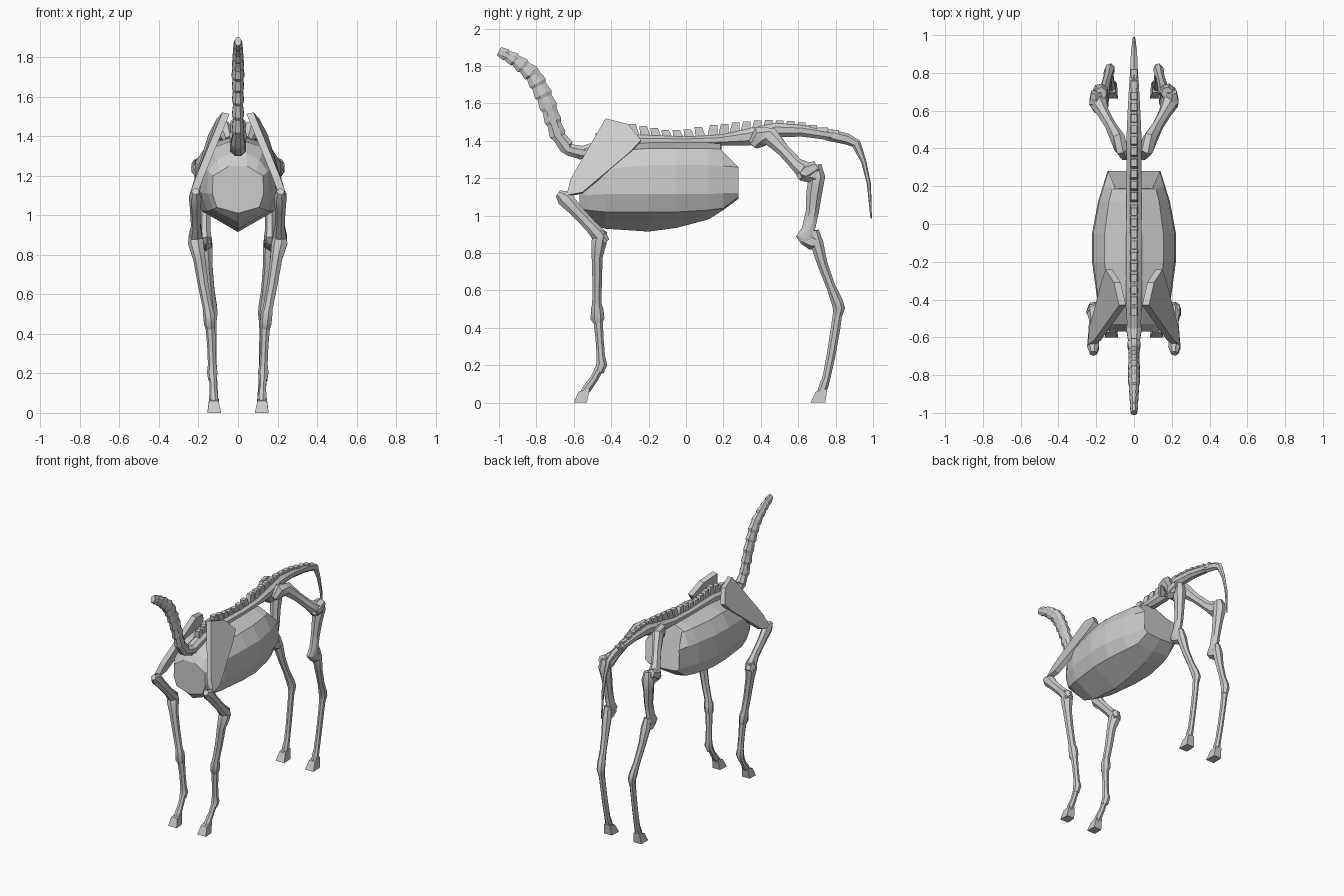
import bpy, bmesh, math
from mathutils import Vector

bone = bpy.data.materials.new("bone grey")
bone.diffuse_color = (0.6, 0.6, 0.6, 1)


def finish(name, bm, smooth=None):
    bmesh.ops.recalc_face_normals(bm, faces=bm.faces[:])
    me = bpy.data.meshes.new(name)
    bm.to_mesh(me)
    bm.free()
    me.materials.append(bone)
    ob = bpy.data.objects.new(name, me)
    bpy.context.collection.objects.link(ob)
    if smooth:
        bpy.ops.object.select_all(action='DESELECT')
        bpy.context.view_layer.objects.active = ob
        ob.select_set(True)
        bpy.ops.object.shade_smooth_by_angle(angle=math.radians(smooth))
    return ob


def loft(name, rings, smooth=None):
    bm = bmesh.new()
    vs = [[bm.verts.new(p) for p in r] for r in rings]
    n = len(vs[0])
    for a, b in zip(vs, vs[1:]):
        for i in range(n):
            j = (i + 1) % n
            bm.faces.new((a[i], a[j], b[j], b[i]))
    bm.faces.new(vs[0])
    bm.faces.new(vs[-1])
    return finish(name, bm, smooth)


def tube(name, path, sides=7, smooth=40, sgn=1):
    """Path rows: x, y, z, half width across, half depth."""
    pts = [Vector((sgn * p[0], p[1], p[2])) for p in path]
    rings = []
    for i, p in enumerate(pts):
        t = (pts[min(i + 1, len(pts) - 1)] - pts[max(i - 1, 0)]).normalized()
        u = Vector((1, 0, 0))
        u = (u - t * u.dot(t)).normalized()
        v = t.cross(u)
        rings.append([p + u * path[i][3] * math.cos(a) + v * path[i][4] * math.sin(a)
                      for a in (2 * math.pi * (k + 0.5) / sides for k in range(sides))])
    return loft(name, rings, smooth)


def prism(name, outer, inner):
    return loft(name, [outer, inner])


def lerp_table(table, t):
    for a, b in zip(table, table[1:]):
        if t <= b[0]:
            f = (t - a[0]) / (b[0] - a[0])
            return [p + (q - p) * f for p, q in zip(a, b)]
    return table[-1]


# Ribcage: faceted barrel, rows are y shift per ring, width, top and bottom
def rib_ring(y, w, zt, zs, zm, zl, zb, lean=0.0):
    half = [(0.045, zt), (w * 0.7, zt - 0.03), (w * 0.97, zs), (w, zm), (w * 0.82, zl), (0.0, zb)]
    pts = [(x, y - (lean if k < 2 else 0), z) for k, (x, z) in enumerate(half)]
    return pts + [(-x, yy, z) for x, yy, z in reversed(pts[:-1])]


loft("ribcage", [
    rib_ring(-0.57, 0.13, 1.25, 1.20, 1.11, 1.04, 1.01),
    rib_ring(-0.53, 0.155, 1.31, 1.22, 1.11, 1.03, 0.965),
    rib_ring(-0.43, 0.19, 1.37, 1.25, 1.115, 1.02, 0.93),
    rib_ring(-0.20, 0.222, 1.39, 1.27, 1.115, 1.02, 0.915),
    rib_ring(-0.05, 0.222, 1.39, 1.27, 1.115, 1.02, 0.935),
    rib_ring(0.12, 0.19, 1.39, 1.27, 1.115, 1.03, 0.98),
    rib_ring(0.20, 0.165, 1.385, 1.265, 1.12, 1.04, 1.03, 0.015),
    rib_ring(0.28, 0.14, 1.38, 1.26, 1.12, 1.10, 1.09, 0.09)])

# Neck: stacked vertebrae, each flaring toward one end
neck = [(0, -1.0, 1.88, .020, .030), (.2, -.90, 1.825, .026, .040), (.38, -.81, 1.745, .033, .050),
        (.58, -.745, 1.61, .031, .050), (.8, -.685, 1.43, .031, .045), (.92, -.62, 1.345, .038, .040),
        (1, -.54, 1.335, .042, .036)]
count = 11
rows = []
for i in range(count):
    for f, s in ((0.0, 0.86), (0.75, 1.06)):
        t, y, z, w, d = lerp_table(neck, (i + f) / count)
        rows.append((0, y, z, w * s, d * s))
rows.append((0, -.54, 1.335, .042, .036))
tube("neck", rows, 8, 25)

# Backbone running from the neck to the tail
tube("backbone", [(0, -.58, 1.33, .038, .035), (0, -.43, 1.375, .045, .04), (0, -.28, 1.40, .046, .038),
                  (0, 0, 1.40, .044, .026), (0, .18, 1.405, .044, .032), (0, .33, 1.42, .042, .05),
                  (0, .48, 1.458, .042, .042), (0, .62, 1.455, .035, .035), (0, .78, 1.43, .025, .03)], 8, 25)
tube("tail", [(0, .75, 1.435, .025, .032), (0, .86, 1.41, .021, .03), (0, .91, 1.385, .018, .026),
              (0, .95, 1.29, .012, .014), (0, .978, 1.17, .009, .011), (0, .99, 0.985, .004, .004)], 6, 25)

# Row of spinous plates on top of the backbone
ridge = [(-.46, 1.44, 1.37), (-.27, 1.49, 1.41), (-.1, 1.457, 1.405), (0, 1.457, 1.405), (.14, 1.485, 1.41),
         (.40, 1.512, 1.44), (.58, 1.505, 1.46), (.80, 1.455, 1.42)]
for i in range(22):
    y = -0.45 + i * 0.059
    _, zt, zb = lerp_table(ridge, y)
    lean = 0.015 if y < 0.1 else -0.008
    ring = [[(x, y + dy, z) for x, dy in ((-w, -d), (w, -d), (w, d), (-w, d))]
            for w, d, z in ((0.022, 0.029, zb), (0.016, 0.020, zt))]
    ring[1] = [(x, yy - lean, z) for x, yy, z in ring[1]]
    loft("back_spine_%02d" % i, ring)

blade = [(-.43, 1.52), (-.31, 1.49), (-.24, 1.405), (-.30, 1.34), (-.555, 1.125), (-.64, 1.11), (-.615, 1.2)]

for sgn, side in ((-1, "left"), (1, "right")):
    # Shoulder blade plate following the ribs
    def blade_x(y, z):
        return 0.075 + (1.52 - z) * 0.40 + max(0, y + .43) * 0.12 + 0.10 * (z - 1.1) * (1.52 - z)
    outer = [(sgn * (blade_x(y, z) + 0.004), y, z) for y, z in blade]
    inner = [(sgn * (blade_x(y, z) - 0.032), y, z - 0.008) for y, z in blade]
    prism("shoulder_blade_" + side, outer, inner)

    # Front leg bones
    tube("upper_arm_" + side, [(.215, -.685, 1.12, .02, .02), (.215, -.65, 1.095, .034, .045),
                               (.215, -.59, 1.03, .028, .036), (.212, -.51, .945, .026, .034),
                               (.213, -.46, .89, .038, .042), (.213, -.435, .855, .03, .03)], sgn=sgn)
    tube("forearm_" + side, [(.215, -.45, .92, .03, .03), (.212, -.465, .86, .042, .042), (.195, -.475, .78, .032, .03),
                             (.175, -.475, .65, .028, .026), (.152, -.477, .53, .026, .025),
                             (.146, -.475, .50, .031, .034), (.142, -.473, .45, .030, .038),
                             (.139, -.47, .425, .024, .024)], sgn=sgn)
    tube("front_cannon_" + side, [(.139, -.47, .44, .026, .026), (.134, -.462, .34, .022, .022),
                                  (.130, -.455, .245, .022, .023), (.129, -.45, .205, .028, .030),
                                  (.128, -.465, .165, .022, .026)], sgn=sgn)
    tube("front_pastern_" + side, [(.128, -.455, .20, .02, .024), (.125, -.49, .13, .019, .022),
                                   (.122, -.53, .075, .024, .024), (.122, -.55, .045, .02, .02)], sgn=sgn)

    # Hind leg bones
    tube("thigh_" + side, [(.045, .36, 1.38, .028, .03), (.065, .40, 1.425, .04, .058), (.085, .45, 1.425, .04, .05),
                           (.125, .52, 1.35, .03, .034), (.165, .59, 1.275, .034, .036),
                           (.19, .64, 1.235, .048, .055), (.185, .695, 1.22, .04, .05)], sgn=sgn)
    tube("kneecap_" + side, [(.19, .60, 1.205, .025, .02), (.20, .65, 1.24, .042, .045),
                             (.20, .70, 1.265, .03, .03)], 6, sgn=sgn)
    tube("shin_" + side, [(.175, .69, 1.27, .03, .035), (.178, .70, 1.21, .045, .045), (.172, .685, 1.12, .034, .043),
                          (.165, .675, 1.02, .028, .036), (.165, .655, .93, .028, .036),
                          (.165, .645, .885, .034, .058), (.163, .65, .855, .026, .035)], sgn=sgn)
    tube("hock_" + side, [(.163, .62, .875, .028, .025), (.163, .67, .86, .036, .042),
                          (.160, .71, .85, .028, .03)], 6, sgn=sgn)
    tube("hind_cannon_" + side, [(.163, .685, .92, .024, .026), (.160, .70, .85, .034, .036),
                                 (.152, .73, .74, .026, .028), (.140, .775, .62, .023, .025),
                                 (.132, .808, .54, .028, .032), (.128, .818, .505, .027, .033),
                                 (.126, .812, .47, .022, .025)], sgn=sgn)
    tube("hind_pastern_" + side, [(.128, .815, .51, .022, .025), (.126, .80, .40, .018, .026),
                                  (.124, .775, .25, .018, .024), (.122, .75, .13, .020, .022),
                                  (.122, .735, .085, .024, .026), (.122, .72, .05, .02, .02)], sgn=sgn)

    # Hooves: sole, then coronet
    for name, y0, y1, t0, t1 in (("front", -.60, -.53, -.575, -.515), ("hind", .665, .745, .695, .755)):
        sole = [(sgn * .085, y0, 0), (sgn * .155, y0, 0), (sgn * .152, y1, 0), (sgn * .09, y1, 0)]
        top = [(sgn * .098, t0, .06), (sgn * .146, t0, .06), (sgn * .146, t1, .075), (sgn * .098, t1, .075)]
        prism(name + "_hoof_" + side, sole, top)
